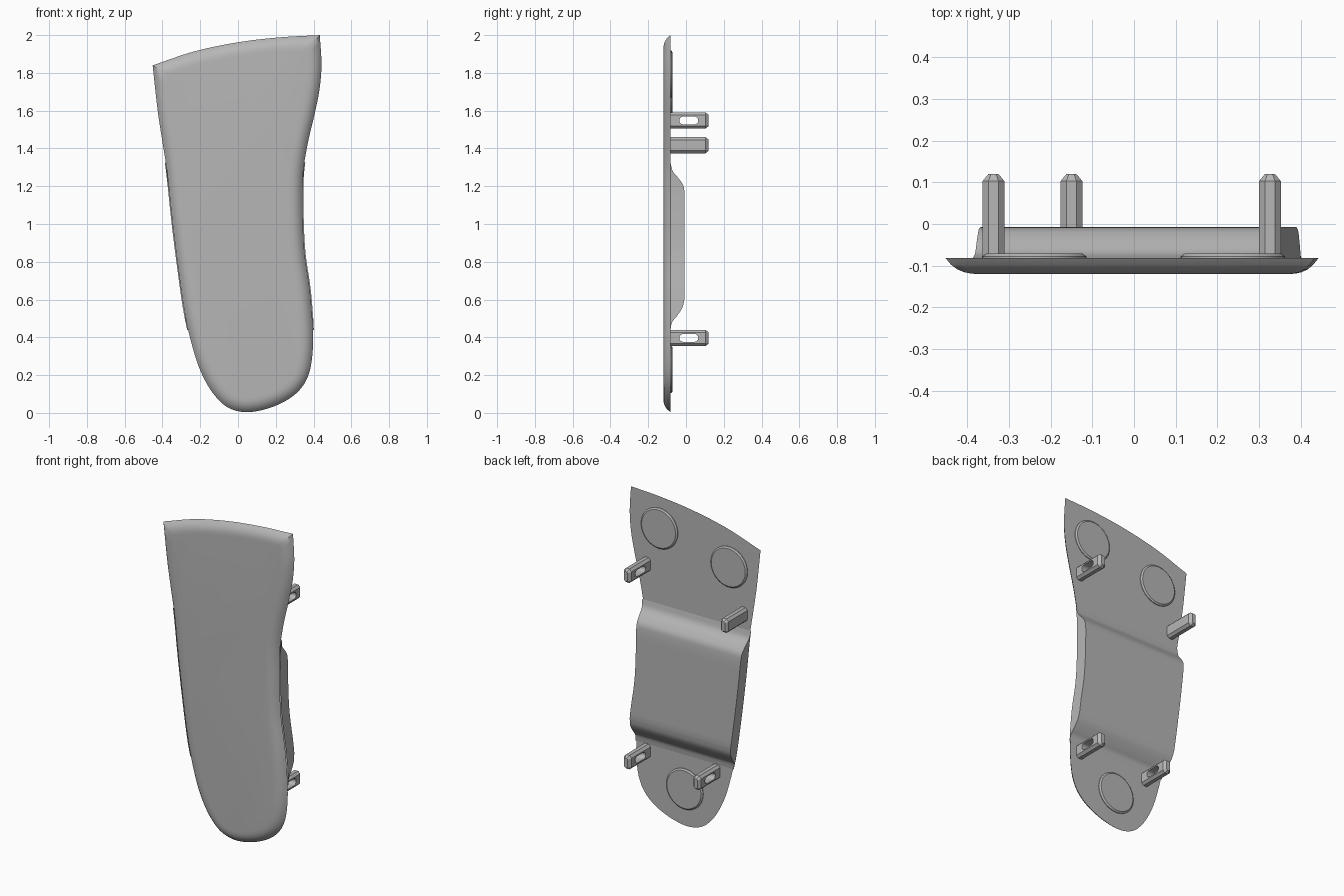
import bpy
import bmesh
import math
from mathutils import Vector

cube = bpy.data.objects.get("Cube")
if cube:
    bpy.data.objects.remove(cube, do_unlink=True)

grey = bpy.data.materials.new("light_grey")
grey.use_nodes = True
grey.diffuse_color = (0.47, 0.47, 0.47, 1)
grey.node_tree.nodes["Principled BSDF"].inputs["Base Color"].default_value = (0.47, 0.47, 0.47, 1)

BACK = -0.082   # flat rear face of the panel
FRONT = -0.12


def finish(name, bm, angle=30):
    bmesh.ops.recalc_face_normals(bm, faces=bm.faces)
    mesh = bpy.data.meshes.new(name)
    bm.to_mesh(mesh)
    bm.free()
    mesh.materials.append(grey)
    ob = bpy.data.objects.new(name, mesh)
    bpy.context.collection.objects.link(ob)
    bpy.ops.object.select_all(action="DESELECT")
    ob.select_set(True)
    bpy.context.view_layer.objects.active = ob
    bpy.ops.object.shade_smooth_by_angle(angle=math.radians(angle))
    return ob


def loft(bm, rings, closed=True, caps=True):
    """Skin a list of equal-length point rings."""
    rows = [[bm.verts.new(p) for p in ring] for ring in rings]
    n = len(rows[0])
    for a, b in zip(rows, rows[1:]):
        for i in range(n if closed else n - 1):
            j = (i + 1) % n
            bm.faces.new((a[i], a[j], b[j], b[i]))
    if caps:
        bm.faces.new(rows[0])
        bm.faces.new(rows[-1])


def spline(points, steps):
    """Smooth curve through the points."""
    p = [Vector(q) for q in points]
    p = [2 * p[0] - p[1]] + p + [2 * p[-1] - p[-2]]
    out = []
    for a, b, c, d in zip(p, p[1:], p[2:], p[3:]):
        for k in range(steps):
            t = k / steps
            out.append(0.5 * (2 * b + (c - a) * t + (2 * a - 5 * b + 4 * c - d) * t ** 2
                              + (3 * b - a - 3 * c + d) * t ** 3))
    return out + [p[-2]]


# Panel outline: sides and rounded bottom, then the arched top edge
sides = spline([(-0.452, 1.84), (-0.426, 1.606), (-0.402, 1.447), (-0.376, 1.28), (-0.349, 1.025),
                (-0.316, 0.76), (-0.278, 0.505), (-0.225, 0.294), (-0.177, 0.177), (-0.124, 0.093),
                (-0.056, 0.03), (0.034, 0.004), (0.14, 0.018), (0.246, 0.06), (0.325, 0.12),
                (0.373, 0.2), (0.394, 0.31), (0.396, 0.45), (0.38, 0.654), (0.353, 0.84),
                (0.343, 1.025), (0.343, 1.25), (0.368, 1.42), (0.405, 1.58), (0.431, 1.71),
                (0.442, 1.844), (0.433, 2.0)], 4)
top = spline([(0.433, 2.0), (0.22, 1.988), (0, 1.962), (-0.23, 1.914), (-0.452, 1.84)], 8)


def normals(pts):
    out = []
    for i in range(len(pts)):
        t = (pts[min(i + 1, len(pts) - 1)] - pts[max(i - 1, 0)]).normalized()
        out.append(Vector((-t.y, t.x)))
    return out


n_sides, n_top = normals(sides), normals(top)


def miter(a, b):
    return (a + b) / (1 + a.dot(b))


m_right = miter(n_sides[-1], n_top[0])
m_left = miter(n_top[-1], n_sides[0])


def inset(pts, nrm, m_start, m_end, d):
    """Offset inwards, sliding points near the two sharp corners onto the miter."""
    out = []
    for p, n in zip(pts, nrm):
        w0 = max(0, 1 - (p - pts[0]).length / 0.3)
        w1 = max(0, 1 - (p - pts[-1]).length / 0.3)
        out.append(p + d * (n + w0 * (m_start - nrm[0]) + w1 * (m_end - nrm[-1])))
    return out


# Front panel with a rounded-over front edge
rings = []
for d, depth in [(0, 0), (0.012, 0.4), (0.026, 0.7), (0.042, 0.89), (0.058, 0.975), (0.075, 1)]:
    loop = inset(sides, n_sides, m_left, m_right, d) + inset(top, n_top, m_right, m_left, d)[1:-1]
    y = BACK + (FRONT - BACK) * depth
    rings.append([(p.x, y, p.y) for p in loop])
bm = bmesh.new()
loft(bm, rings)
finish("panel", bm, 35)


def edge_x(z, side):
    """Panel edge position at a height on the given side (-1 or 1)."""
    for a, b in zip(sides, sides[1:]):
        if a.x * side > 0 and a.y != b.y and min(a.y, b.y) <= z <= max(a.y, b.y):
            return a.x + (b.x - a.x) * (z - a.y) / (b.y - a.y) + side * 0.005


# Raised band across the back, blending into the panel at both ends
profile = spline([(BACK, 1.325), (-0.07, 1.28), (-0.036, 1.238), (-0.013, 1.2), (-0.007, 1.15)], 4)
profile += [Vector((-0.007, 1.15 - 0.55 * k / 12)) for k in range(1, 12)]
profile += spline([(-0.007, 0.61), (-0.018, 0.56), (-0.05, 0.51), (-0.074, 0.48), (BACK, 0.44)], 4)
bm = bmesh.new()
rows = []
for y, z in profile:
    l, r = edge_x(z, -1), edge_x(z, 1)
    rows.append([(l, BACK, z), (l, y, z), (r, y, z), (r, BACK, z)])
loft(bm, rows, closed=False, caps=False)
bmesh.ops.remove_doubles(bm, verts=bm.verts, dist=0.0001)
finish("back_band", bm)


def circle(x, z, r, y, n=48):
    return [(x + r * math.cos(math.tau * i / n), y, z + r * math.sin(math.tau * i / n)) for i in range(n)]


# Thin round pads on the back
for name, x, z in [("pad_upper_left", 0.237, 1.793), ("pad_upper_right", -0.239, 1.682),
                   ("pad_lower", 0.064, 0.23)]:
    bm = bmesh.new()
    loft(bm, [circle(x, z, 0.125, BACK - 0.002), circle(x, z, 0.125, BACK + 0.004),
              circle(x, z, 0.116, BACK + 0.011)])
    finish(name, bm, 20)


def octagon(x, y, z, w, h, cut):
    corner = [(w, h - cut), (w - cut, h)]
    quarter = corner + [(-a, b) for a, b in reversed(corner)]
    return [(x + a, y, z + b) for a, b in quarter + [(-a, -b) for a, b in quarter]]


def slot_cutter(x, z):
    """Rounded slot running sideways through a post."""
    ring = []
    for i in range(24):
        a = math.tau * (i + 0.5) / 24
        ring.append((0.015 + math.copysign(0.029, math.cos(a)) + 0.021 * math.cos(a), z + 0.021 * math.sin(a)))
    bm = bmesh.new()
    loft(bm, [[(x + s, y, zz) for y, zz in ring] for s in (-0.06, 0.06)])
    return finish("slot_cutter", bm)


# Chamfered mounting posts, three of them slotted
for name, x, z, slotted in [("post_upper_left", 0.326, 1.548, True), ("post_upper_right", -0.337, 1.417, False),
                            ("post_lower_left", 0.326, 0.397, True), ("post_lower_right", -0.15, 0.397, True)]:
    bm = bmesh.new()
    loft(bm, [octagon(x, BACK - 0.005, z, 0.026, 0.043, 0.014), octagon(x, 0.103, z, 0.026, 0.043, 0.014),
              octagon(x, 0.12, z, 0.012, 0.03, 0.006)])
    cutter = slot_cutter(x, z) if slotted else None
    post = finish(name, bm, 20)
    if cutter:
        cutter.hide_render = True
        mod = post.modifiers.new("slot", "BOOLEAN")
        mod.operation = "DIFFERENCE"
        mod.solver = "EXACT"
        mod.object = cutter
        bpy.ops.object.modifier_apply(modifier=mod.name)
        bpy.data.objects.remove(cutter, do_unlink=True)
